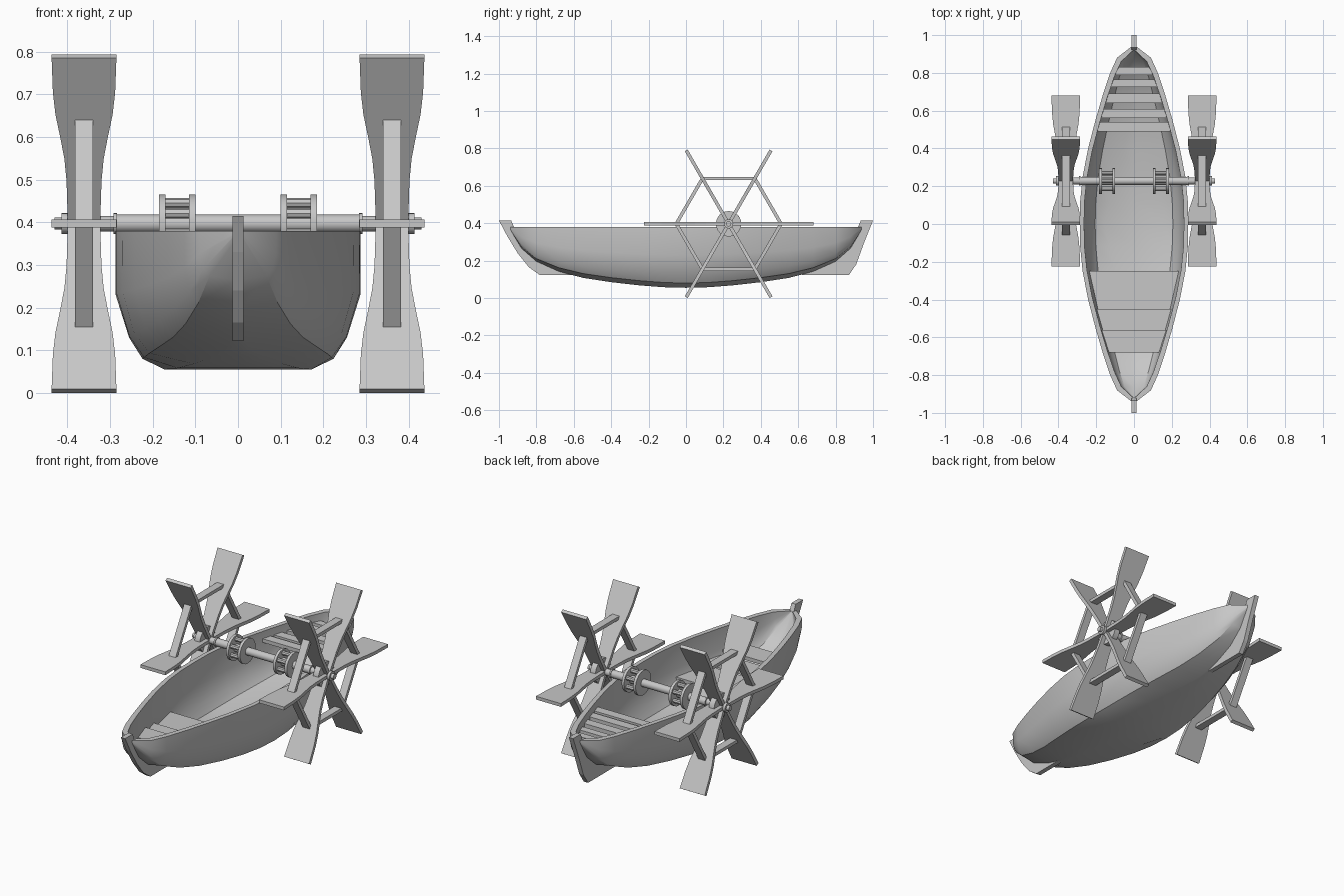
import bpy, bmesh, math
from mathutils import Matrix, Vector

if "Cube" in bpy.data.objects:
    bpy.data.objects.remove(bpy.data.objects["Cube"])

GREY = (0.57, 0.57, 0.57, 1)
wood = bpy.data.materials.new("grey_wood")
wood.use_nodes = True
wood.diffuse_color = GREY
for node in wood.node_tree.nodes:
    if node.type == 'BSDF_PRINCIPLED':
        node.inputs["Base Color"].default_value = GREY

RIM = 0.38
WALL = 0.023
INSET = 0.978
AXLE = Vector((0, 0.228, 0.397))


def finish(bm, name, smooth=False):
    bmesh.ops.recalc_face_normals(bm, faces=bm.faces)
    mesh = bpy.data.meshes.new(name)
    bm.to_mesh(mesh)
    bm.free()
    mesh.materials.append(wood)
    obj = bpy.data.objects.new(name, mesh)
    bpy.context.collection.objects.link(obj)
    if smooth:
        bpy.ops.object.select_all(action='DESELECT')
        obj.select_set(True)
        bpy.context.view_layer.objects.active = obj
        bpy.ops.object.shade_smooth_by_angle(angle=math.radians(32))


def prism(bm, points, offset, matrix=Matrix()):
    """Extrude a flat polygon by an offset."""
    offset = Vector(offset)
    a = [bm.verts.new(matrix @ Vector(p)) for p in points]
    b = [bm.verts.new(matrix @ (Vector(p) + offset)) for p in points]
    bm.faces.new(a)
    bm.faces.new(b[::-1])
    for i in range(len(a)):
        j = (i + 1) % len(a)
        bm.faces.new((a[i], a[j], b[j], b[i]))


def rod(bm, x0, x1, radius, sides=16, at=AXLE):
    """Cylinder running along x."""
    m = Matrix.Translation(((x0 + x1) / 2, at.y, at.z)) @ Matrix.Rotation(math.pi / 2, 4, 'Y')
    bmesh.ops.create_cone(bm, cap_ends=True, segments=sides, radius1=radius,
                          radius2=radius, depth=abs(x1 - x0), matrix=m)


def interp(table, t):
    for (a, u), (b, v) in zip(table, table[1:]):
        if t <= b:
            return u + (v - u) * max(0, t - a) / (b - a)
    return table[-1][1]


# Hull shape: half width and keel height against distance from midship
WIDTH = [(0, .287), (.12, .285), (.25, .272), (.4, .243), (.55, .204), (.68, .166),
         (.8, .126), (.88, .09), (.94, .012)]
KEEL = [(0, .055), (.12, .058), (.25, .068), (.4, .085), (.55, .108), (.68, .142),
        (.8, .195), (.88, .265), (.94, .365)]
MIDSHIP = [(1, 1), (1, .54), (.89, .23), (.78, .077), (.6, 0), (0, 0)]
END = [(1, 1), (.99, .54), (.9, .23), (.74, .085), (.06, 0), (0, 0)]


def section(y, inner=False):
    """Half section from rim to keel as (x, z)."""
    d = abs(y)
    w, k = interp(WIDTH, d), interp(KEEL, d)
    if inner:
        w, k = max(w - WALL, .004), min(k + WALL, RIM - .005)
    s = min(1, d / .62)
    return [(w * (mx + (ex - mx) * s), k + (RIM - k) * (mh + (eh - mh) * s))
            for (mx, mh), (ex, eh) in zip(MIDSHIP, END)]


def inside_width(y, z):
    return interp([(h, x) for x, h in section(y / INSET, True)[::-1]], z)


def build_hull():
    bm = bmesh.new()
    half = [d for d, _ in WIDTH]
    stations = [-d for d in half[:0:-1]] + half
    shells = []
    for inner in (False, True):
        grid = []
        for y in stations:
            right = section(y, inner)
            ring = right + [(-x, z) for x, z in right[-2::-1]]
            yy = y * INSET if inner else y
            grid.append([bm.verts.new((x, yy, z)) for x, z in ring])
        for a, b in zip(grid, grid[1:]):
            for i in range(len(a) - 1):
                bm.faces.new((a[i], a[i + 1], b[i + 1], b[i]))
        shells.append(grid)
    outer, inn = shells
    # gunwale strips and end caps join the two shells
    for side in (0, -1):
        for i in range(len(stations) - 1):
            bm.faces.new((outer[i][side], outer[i + 1][side], inn[i + 1][side], inn[i][side]))
        o, n = outer[side], inn[side]
        for i in range(len(o) - 1):
            bm.faces.new((o[i], o[i + 1], n[i + 1], n[i]))
    finish(bm, "hull", True)


build_hull()

# Stem and stern posts
POSTS = {
    "bow_post": [(-1, .415), (-.955, .33), (-.9, .24), (-.84, .165), (-.78, .122), (-.6, .122),
                 (-.6, .135), (-.8, .225), (-.9, .325), (-.92, .38), (-.935, .415)],
    "stern_post": [(1, .415), (.95, .29), (.91, .18), (.87, .122), (.62, .122),
                   (.62, .14), (.8, .225), (.9, .325), (.92, .38), (.935, .415)],
}
for name, outline in POSTS.items():
    bm = bmesh.new()
    prism(bm, [(-.013, y, z) for y, z in outline], (.026, 0, 0))
    finish(bm, name)


# Boards cut to the inside of the hull
def board(name, y0, y1, top, thick=.02):
    bm = bmesh.new()
    a, b = inside_width(y0, top), inside_width(y1, top)
    prism(bm, [(-a, y0, top), (a, y0, top), (b, y1, top), (-b, y1, top)], (0, 0, -thick))
    finish(bm, name)


board("front_seat", -.25, -.45, .21)
board("front_step_lower", -.45, -.56, .235)
board("front_step_upper", -.56, -.68, .26)
for i, (y0, y1) in enumerate([(.49, .54), (.56, .61), (.64, .69), (.725, .765), (.79, .83)]):
    board(f"stern_slat_{i + 1}", y0, y1, .34)

# Axle
bm = bmesh.new()
rod(bm, -.29, .29, .021)
rod(bm, -.43, .43, .014)
finish(bm, "axle", True)

# Paddle wheels and treadle drums, one of each per side
BLADE = [(.01, .038), (.12, .041), (.18, .046), (.24, .056), (.3, .067), (.36, .073), (.453, .076)]
BRACE_R = .28
for label, s in (("left", 1), ("right", -1)):
    hub = Matrix.Translation(AXLE + Vector((.361 * s, 0, 0)))
    blades, braces = bmesh.new(), bmesh.new()
    for i in range(6):
        turn = hub @ Matrix.Rotation(i * math.pi / 3, 4, 'X')
        edge = [(w, r, -.009) for r, w in BLADE]
        edge += [(-w, r, -.009) for r, w in BLADE[::-1]]
        prism(blades, edge, (0, 0, .018), turn)
        # straight brace to the next blade
        mid = hub @ Matrix.Rotation((i + .5) * math.pi / 3, 4, 'X')
        y, h = BRACE_R * math.cos(math.pi / 6), BRACE_R / 2
        prism(braces, [(-.021, y - .009, -h), (.021, y - .009, -h),
                       (.021, y - .009, h), (-.021, y - .009, h)], (0, .018, 0), mid)
    finish(blades, f"{label}_paddle_blades")
    finish(braces, f"{label}_paddle_braces")

    # hub disc between the blades, with collars on the axle
    collars = bmesh.new()
    for x0, x1 in ((.284, .292), (.4, .414)):
        rod(collars, x0 * s, x1 * s, .025)
    rod(collars, .345 * s, .377 * s, .068, 24)
    rod(collars, .29 * s, .4 * s, .018)
    finish(collars, f"{label}_hub", True)

    drum = bmesh.new()
    for x0, x1 in ((.1, .115), (.17, .185)):
        rod(drum, x0 * s, x1 * s, .068, 20)
    for i in range(6):
        a = (i + .5) * math.pi / 3
        at = AXLE + Vector((0, math.cos(a), math.sin(a))) * .048
        rod(drum, .11 * s, .175 * s, .012, 8, at)
    finish(drum, f"{label}_treadle_drum", True)
